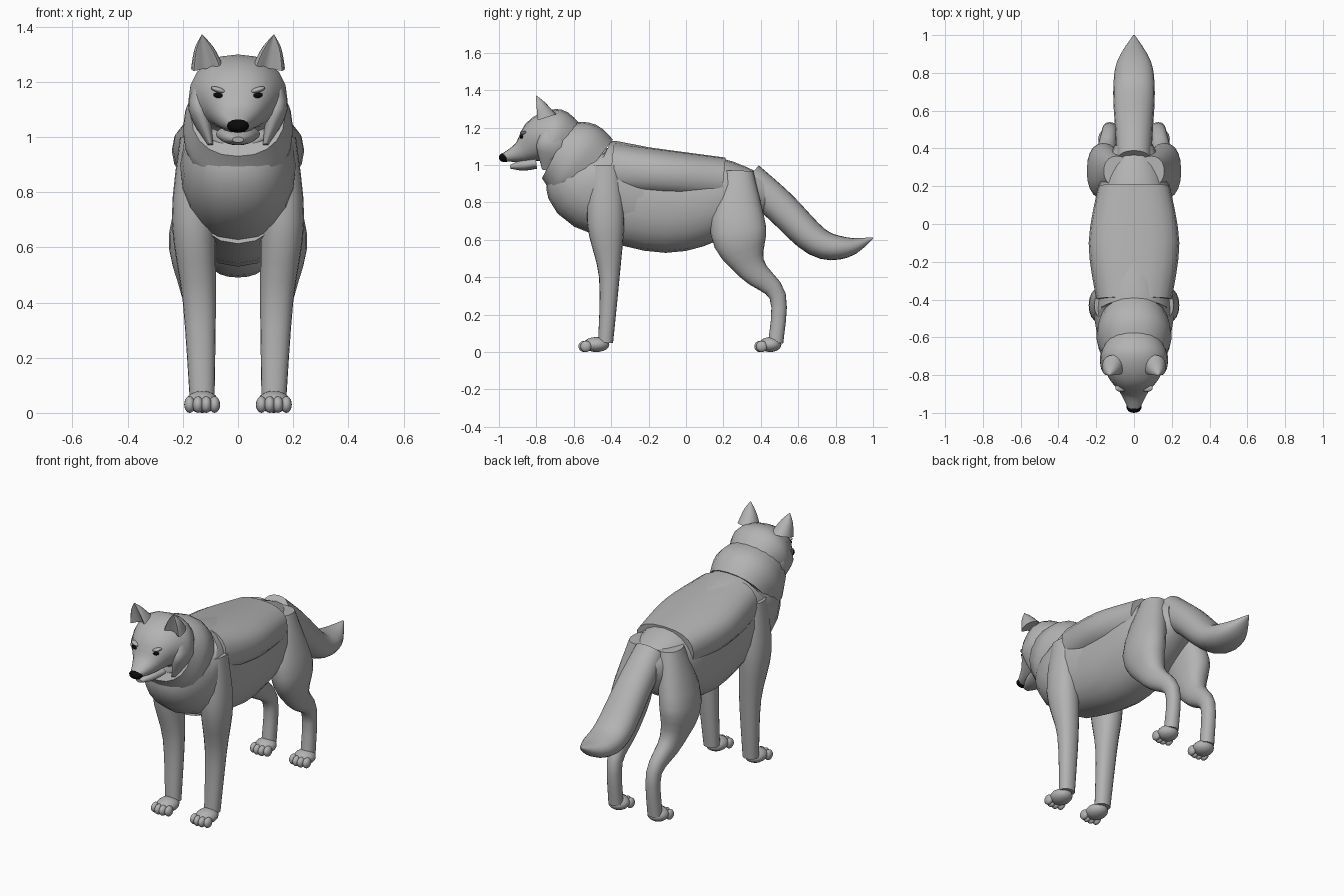
import bpy, bmesh, math
from mathutils import Vector, Matrix

cube = bpy.data.objects.get("Cube")
if cube:
    bpy.data.objects.remove(cube, do_unlink=True)


def material(name, value):
    colour = (value, value, value, 1)
    mat = bpy.data.materials.new(name)
    mat.use_nodes = True
    mat.diffuse_color = colour
    mat.node_tree.nodes["Principled BSDF"].inputs["Base Color"].default_value = colour
    return mat


FUR = material("grey fur", 0.45)
BLACK = material("black", 0.003)


def finish(bm, name, mat, mirror):
    bmesh.ops.recalc_face_normals(bm, faces=bm.faces)
    mesh = bpy.data.meshes.new(name)
    bm.to_mesh(mesh)
    bm.free()
    mesh.materials.append(mat)
    obj = bpy.data.objects.new(name, mesh)
    bpy.context.collection.objects.link(obj)
    bpy.ops.object.select_all(action="DESELECT")
    obj.select_set(True)
    bpy.context.view_layer.objects.active = obj
    bpy.ops.object.shade_smooth_by_angle(angle=math.radians(40))
    if mirror:
        obj.modifiers.new("mirror", "MIRROR").use_mirror_merge = False
    return obj


def sample(values, t):
    """Smooth curve through evenly spaced values, t from start to end of the part."""
    last = len(values) - 1
    place = t * last
    i = min(int(place), max(last - 1, 0))
    f = place - i
    a, b, c, d = (values[min(max(i + k, 0), last)] for k in (-1, 0, 1, 2))
    return b + (c - a + (2*a - 5*b + 4*c - d + (3*(b - c) + d - a)*f)*f)*f/2


def tube(name, path, depth, width, x=(0,), hollow=0, square=0.9, mirror=False):
    """Skin a body part along a side-view path (y, z), its rings square to the path."""
    sides = 20
    steps = 4 * max(len(path) - 1, len(width) - 1)
    ys, zs = zip(*path)
    centres = [Vector((sample(x, i / steps), sample(ys, i / steps), sample(zs, i / steps)))
               for i in range(steps + 1)]
    bm = bmesh.new()
    rings = []
    for i, centre in enumerate(centres):
        along = centres[min(i + 1, steps)] - centres[max(i - 1, 0)]
        across = Vector((0, -along.z, along.y)).normalized() * sample(depth, i / steps)
        side = Vector((sample(width, i / steps), 0, 0))
        ring = []
        for k in range(sides):
            angle = math.tau * k / sides
            u, v = (math.copysign(abs(f) ** square, f)
                    for f in (math.cos(angle), math.sin(angle)))
            v -= hollow * max(v, 0) ** 4
            ring.append(bm.verts.new(centre + side * u + across * v))
        rings.append(ring)
    for r, s in zip(rings, rings[1:]):
        for k in range(sides):
            bm.faces.new((r[k - 1], r[k], s[k], s[k - 1]))
    bm.faces.new(rings[0])
    bm.faces.new(rings[-1])
    return finish(bm, name, FUR, mirror)


def blobs(name, spots, size, mat=FUR, mirror=False, turn=0):
    bm = bmesh.new()
    for spot in spots:
        place = (Matrix.Translation(spot) @ Matrix.Rotation(turn, 4, "Y")
                 @ Matrix.Diagonal((*size, 1)))
        bmesh.ops.create_uvsphere(bm, u_segments=16, v_segments=10, radius=1, matrix=place)
    return finish(bm, name, mat, mirror)


# Trunk with overlapping layers of fur
tube("belly", path=[(-.45, .85), (-.1, .8), (.2, .83), (.42, .85)],
     depth=(.24, .27, .21, .1), width=(.18, .2, .19, .1))
tube("back_coat", path=[(-.4, .98), (-.1, .95), (.2, .92)],
     depth=(.14, .13, .12), width=(.2, .24, .19), square=.8)
tube("chest", path=[(-.6, 1), (-.5, .9), (-.2, .83)],
     depth=(.18, .25, .26), width=(.17, .21, .19))
tube("neck_ruff", path=[(-.69, 1.08), (-.6, 1.03), (-.52, .97)],
     depth=(.17, .22, .21), width=(.17, .2, .18))

# Head, lower jaw, cheek fur and cupped ears
head = tube("head", path=[(-.6, 1.1), (-.7, 1.13), (-.78, 1.13), (-.88, 1.07), (-.98, 1.04)],
            depth=(.12, .17, .13, .06, .02), width=(.13, .18, .15, .08, .03))
tube("lower_jaw", path=[(-.8, 1.01), (-.94, .99)], depth=(.03, .03, .01), width=(.08, .06, .02))
tube("cheek_fur", path=[(-.73, 1.22), (-.72, 1.1), (-.74, .97)],
     depth=(.03, .08, .03), width=(.02, .04, .01), x=(.13, .14, .1), mirror=True)
tube("ear", path=[(-.76, 1.25), (-.8, 1.37)], depth=(.07, .04, 0.002),
     width=(.06, .04, 0.002), x=(.11, .13), hollow=.9, mirror=True)

# Nose, and slanted eyes set on the face
blobs("nose", [(0, -.97, 1.04)], (.04, .03, .025), BLACK)
bpy.context.view_layer.update()
eye_spot = head.ray_cast(Vector((.07, -2, 1.15)), Vector((0, 1, 0)))[1]
blobs("eye", [eye_spot], (.02, .01, .01), BLACK, mirror=True, turn=-.2)
blobs("eye_brow", [eye_spot + Vector((0, .01, .02))], (.03, .02, .01), mirror=True, turn=-.3)

# Legs and paws
tube("front_leg", path=[(-.43, 1), (-.43, .7), (-.41, .4), (-.43, .05)],
     depth=(.08, .1, .055, .04), width=(.07, .08, .06, .045), x=(.14, .16, .14, .13), mirror=True)
tube("hind_leg", path=[(.28, .97), (.28, .65), (.35, .45), (.49, .3), (.48, .05)],
     depth=(.08, .15, .08, .045, .04), width=(.07, .09, .06, .04, .04),
     x=(.09, .16, .15, .13, .13), mirror=True)
for name, y, length in (("front", -.48, .07), ("hind", .45, .06)):
    blobs(name + "_paw", [(.13, y, .04)], (.06, length, .04), mirror=True)
    toes = [(.13 + .03 * k, y - length + .01 * abs(k), .03) for k in (-1.5, -.5, .5, 1.5)]
    blobs(name + "_toes", toes, (.02, .03, .03), mirror=True)

# Tail, drooping and curling up at the tip
tube("tail", path=[(.33, .93), (.5, .78), (.7, .59), (.86, .56), (1, .61)],
     depth=(.09, .09, .08, .055, 0.004), width=(.09, .1, .11, .09, 0.004))
